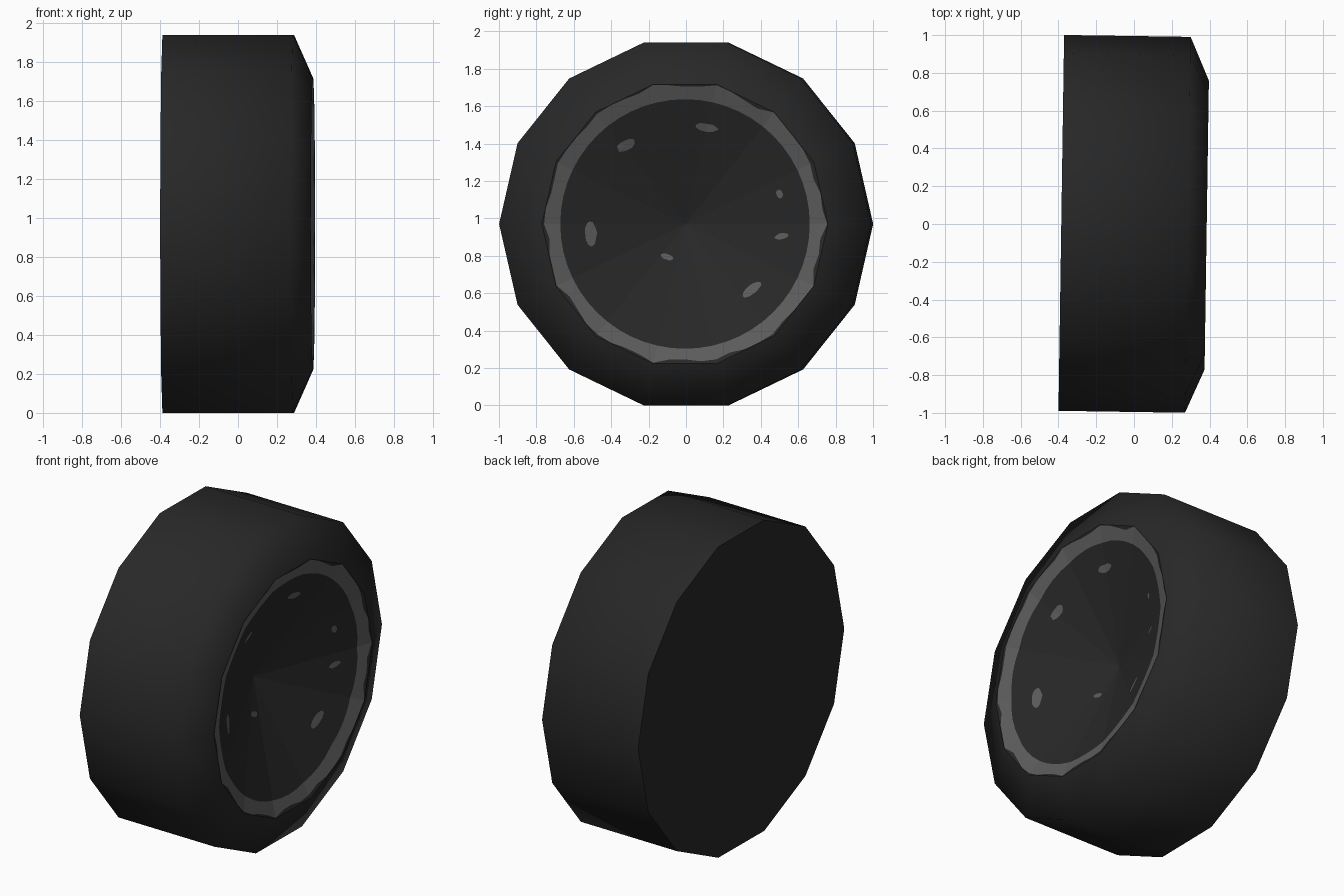
import bpy, bmesh, math, random
from mathutils import Matrix

if "Cube" in bpy.data.objects:
    bpy.data.objects.remove(bpy.data.objects["Cube"])

random.seed(4)
SIDES, SUB = 14, 4
R, LIP = 0.995, 0.765                # tread radius, lip radius of the dish
X_BACK, X_SHOULDER, X_LIP = -0.385, 0.285, 0.385
DEPTH = 0.28                         # depth of the dish at its centre
CENTRE_Z = R * math.cos(math.pi / SIDES)
PLACE = Matrix.Translation((0, 0, CENTRE_Z)) @ Matrix.Rotation(-0.015, 4, 'Z')


def material(name, value):
    m = bpy.data.materials.new(name)
    m.diffuse_color = (value, value, value, 1)
    m.use_nodes = True
    m.node_tree.nodes["Principled BSDF"].inputs["Base Color"].default_value = m.diffuse_color
    return m


RUBBER = material("dark_rubber", 0.021)
GREY = material("worn_grey", 0.108)


def finish(name, bm, mats, recalc=False):
    if recalc:
        bmesh.ops.recalc_face_normals(bm, faces=bm.faces)
    bm.transform(PLACE)
    me = bpy.data.meshes.new(name)
    bm.to_mesh(me)
    bm.free()
    for m in mats:
        me.materials.append(m)
    ob = bpy.data.objects.new(name, me)
    bpy.context.collection.objects.link(ob)
    return ob


def poly_ratio(y, z):
    """1 on the 14-sided lip outline, 0 at the axle."""
    step = 2 * math.pi / SIDES
    ap = LIP * math.cos(step / 2)
    return max((y * math.cos((k + .5) * step) + z * math.sin((k + .5) * step)) / ap
               for k in range(SIDES))


def dish_point(y, z, lift=0.0):
    return (X_LIP - DEPTH * (1 - poly_ratio(y, z)) + lift, y, z)


def bridge(bm, a, b, mat=0, smooth=False):
    n = len(a)
    for i in range(n):
        f = bm.faces.new((a[i], a[(i + 1) % n], b[(i + 1) % n], b[i]))
        f.material_index, f.smooth = mat, smooth


# Tyre: 14-sided tread, sloped shoulder and flat inner side
bm = bmesh.new()
rings = []
for x, r in ((X_BACK, R), (X_SHOULDER, R), (X_LIP, LIP)):
    rings.append([bm.verts.new((x, r * math.cos(k * 2 * math.pi / SIDES),
                                r * math.sin(k * 2 * math.pi / SIDES)))
                  for k in range(SIDES)])
bridge(bm, rings[0], rings[1], smooth=True)
bridge(bm, rings[1], rings[2], smooth=True)
bm.faces.new(rings[0][::-1])
bm.normal_update()
for f in bm.faces:
    if f.calc_center_median().x > X_BACK + 0.01 and f.normal.y * f.calc_center_median().y + \
            f.normal.z * f.calc_center_median().z < 0:
        f.normal_flip()
    elif len(f.verts) == SIDES and f.normal.x > 0:
        f.normal_flip()
for e in bm.edges:                   # crisp edge round the inner side
    if all(abs(v.co.x - X_BACK) < 1e-5 for v in e.verts):
        e.smooth = False
finish("tyre", bm, [RUBBER])

# Dish: shallow cone with a worn grey ring below the lip
bm = bmesh.new()
N = SIDES * SUB
lip, worn, inner = [], [], []
for i in range(N):
    a = 2 * math.pi * i / N
    c, s = math.cos(a), math.sin(a)
    edge = 1 / poly_ratio(c, s)
    wear = edge - random.choice((0.002, 0.004, 0.012, 0.022))
    for ring, r in ((lip, edge), (worn, wear), (inner, 0.667)):
        ring.append(bm.verts.new(dish_point(r * c, r * s)))
bridge(bm, lip, worn, 0)
bridge(bm, worn, inner, 1)
apex = bm.verts.new(dish_point(0, 0))
for i in range(N):
    bm.faces.new((inner[i], inner[(i + 1) % N], apex))
bm.normal_update()
for f in bm.faces:
    if f.normal.x < 0:
        f.normal_flip()
finish("wheel_dish", bm, [RUBBER, GREY])

# Scuff marks: thin patches lying on the dish (y, z, half width, half height, tilt)
scuffs = [(0.115, 1.485, .062, .022, -8), (-0.315, 1.39, .052, .028, 25),
          (-0.505, 0.92, .032, .066, 5), (-0.10, 0.795, .034, .016, -18),
          (0.515, 0.905, .038, .016, 10), (0.505, 1.13, .018, .024, 15),
          (0.355, 0.62, .060, .026, 38)]
bm = bmesh.new()
for y, z, w, h, tilt in scuffs:
    z -= CENTRE_Z
    t = math.radians(tilt)
    mid = bm.verts.new(dish_point(y, z, 0.004))
    rim = []
    for k in range(12):
        a = 2 * math.pi * k / 12
        j = random.uniform(0.9, 1.1)
        u, v = w * j * math.cos(a), h * j * math.sin(a)
        rim.append(bm.verts.new(dish_point(y + u * math.cos(t) - v * math.sin(t),
                                           z + u * math.sin(t) + v * math.cos(t), 0.004)))
    for k in range(12):
        bm.faces.new((rim[k], rim[(k + 1) % 12], mid))
finish("scuff_marks", bm, [GREY])
